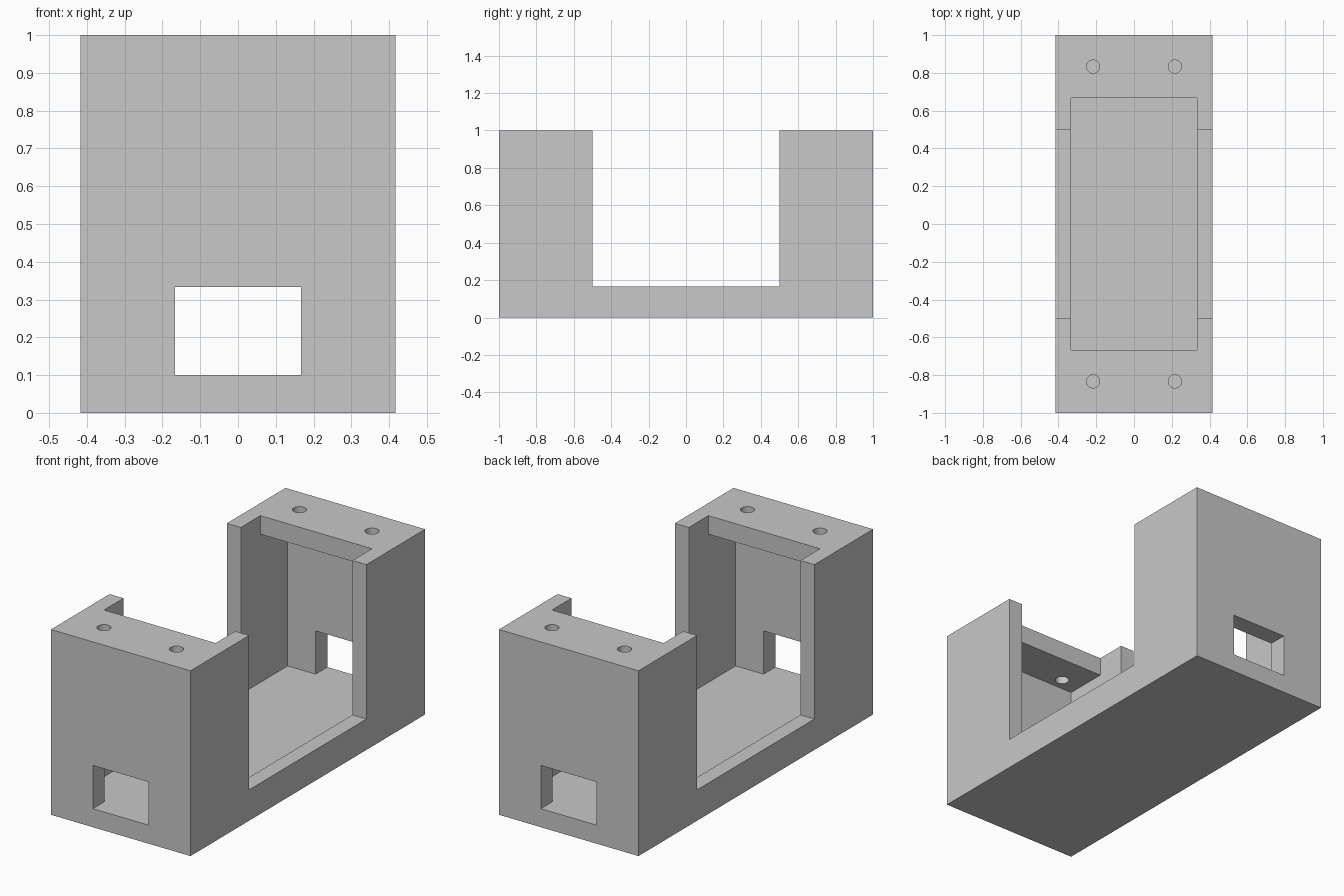
import bpy
import bmesh
from mathutils import Vector, Matrix

WIDTH, LENGTH, HEIGHT = 0.8333, 2.0, 1.0
FLOOR, END_WALL, ROOF = 0.1, 0.1, 0.1
INNER = 0.3333          # half width of the cavity
MOUTH = 0.6667          # half length of the top opening
ABOVE = HEIGHT + 0.2

cube = bpy.data.objects.get("Cube")
if cube:
    bpy.data.objects.remove(cube, do_unlink=True)

grey = bpy.data.materials.new("plain_grey")
grey.use_nodes = True
grey.diffuse_color = (0.58, 0.58, 0.58, 1)
grey.node_tree.nodes["Principled BSDF"].inputs["Base Color"].default_value = grey.diffuse_color


def finish(name, bm):
    bmesh.ops.recalc_face_normals(bm, faces=bm.faces)
    mesh = bpy.data.meshes.new(name)
    bm.to_mesh(mesh)
    bm.free()
    mesh.materials.append(grey)
    obj = bpy.data.objects.new(name, mesh)
    bpy.context.collection.objects.link(obj)
    return obj


def box(name, low, high):
    low, high = Vector(low), Vector(high)
    bm = bmesh.new()
    bmesh.ops.create_cube(bm, size=1)
    bmesh.ops.scale(bm, vec=high - low, verts=bm.verts)
    bmesh.ops.translate(bm, vec=(low + high) / 2, verts=bm.verts)
    return finish(name, bm)


def side_profile(name, points, half):
    """Extrude a (y, z) outline across the width."""
    bm = bmesh.new()
    face = bm.faces.new([bm.verts.new((-half, y, z)) for y, z in points])
    new = bmesh.ops.extrude_face_region(bm, geom=[face])["geom"]
    moved = [g for g in new if isinstance(g, bmesh.types.BMVert)]
    bmesh.ops.translate(bm, vec=(2 * half, 0, 0), verts=moved)
    return finish(name, bm)


def drill(name, x, y):
    bm = bmesh.new()
    bmesh.ops.create_cone(bm, cap_ends=True, segments=32, radius1=0.035, radius2=0.035,
                          depth=0.4, matrix=Matrix.Translation((x, y, HEIGHT)))
    return finish(name, bm)


# Outer block
housing = box("housing", (-WIDTH / 2, -LENGTH / 2, 0), (WIDTH / 2, LENGTH / 2, HEIGHT))

# Cavity: long room under the end ledges with a shorter mouth at the top
room = LENGTH / 2 - END_WALL
ledge = HEIGHT - ROOF
half_outline = [(room, FLOOR), (room, ledge), (MOUTH, ledge), (MOUTH, ABOVE)]
outline = half_outline + [(-y, z) for y, z in reversed(half_outline)]
cutters = [side_profile("cavity_cutter", outline, INNER)]

# Side notches, end windows and screw holes
cutters.append(box("notch_cutter", (-0.6, -0.5, 0.1667), (0.6, 0.5, ABOVE)))
cutters.append(box("window_cutter", (-0.1667, -1.2, FLOOR), (0.1667, 1.2, 0.3333)))
for x in (-0.2167, 0.2167):
    for y in (-0.8333, 0.8333):
        cutters.append(drill("screw_hole_cutter", x, y))

for cutter in cutters:
    cutter.hide_render = True
    cut = housing.modifiers.new(cutter.name, "BOOLEAN")
    cut.operation = "DIFFERENCE"
    cut.solver = "EXACT"
    cut.object = cutter

# Bake the cuts and remove the cutters
bpy.context.view_layer.update()
graph = bpy.context.evaluated_depsgraph_get()
result = bpy.data.meshes.new_from_object(housing.evaluated_get(graph))
housing.modifiers.clear()
housing.data = result
for cutter in cutters:
    bpy.data.objects.remove(cutter, do_unlink=True)

# Flat walls, smooth screw holes
bpy.ops.object.select_all(action="DESELECT")
housing.select_set(True)
bpy.context.view_layer.objects.active = housing
bpy.ops.object.shade_smooth_by_angle()
